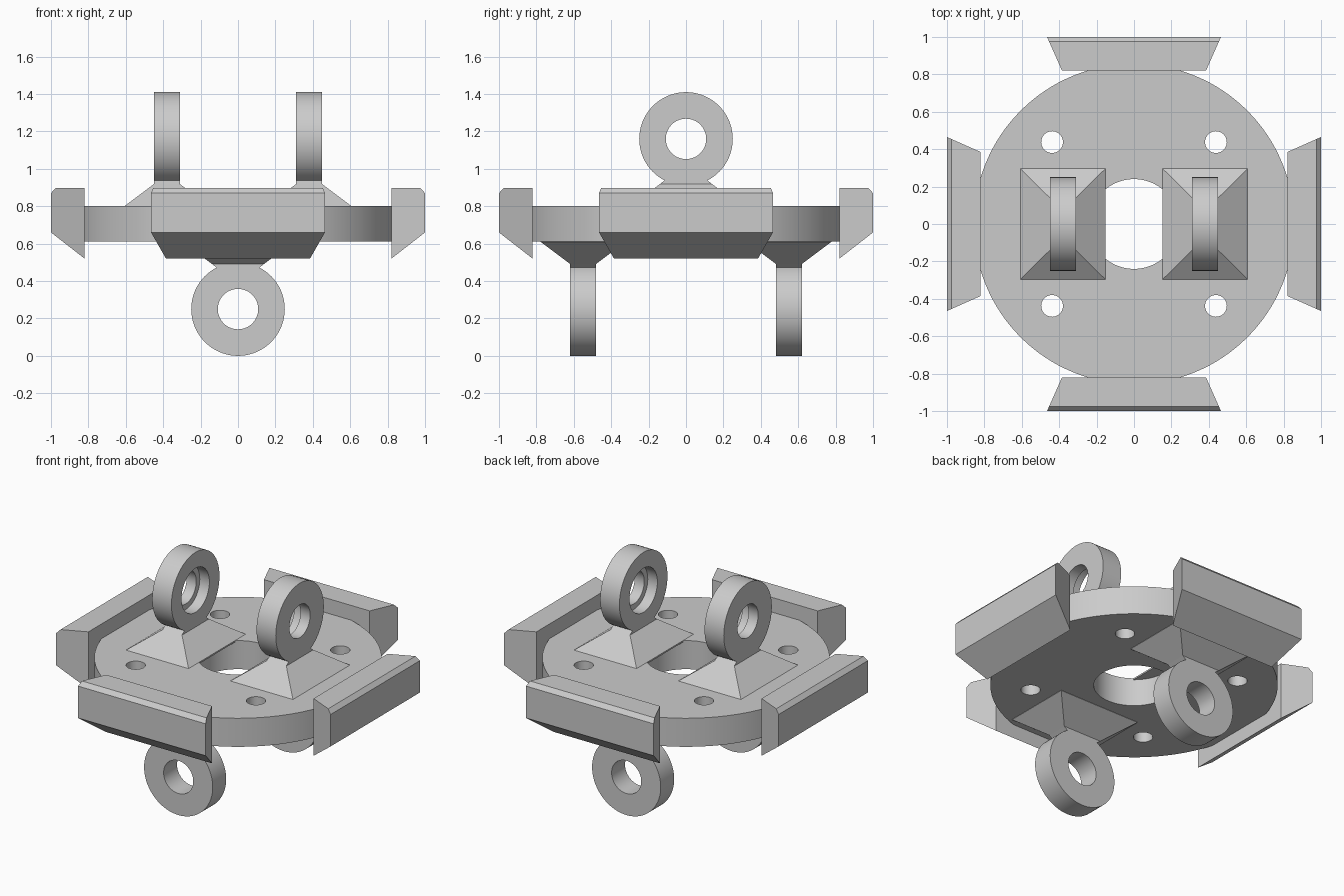
import bpy, bmesh, math
from mathutils import Matrix

if "Cube" in bpy.data.objects:
    bpy.data.objects.remove(bpy.data.objects["Cube"])

grey = bpy.data.materials.new("plain_grey")
grey.diffuse_color = (0.6, 0.6, 0.6, 1)
grey.use_nodes = True
grey.node_tree.nodes["Principled BSDF"].inputs["Base Color"].default_value = grey.diffuse_color


def finish(name, bm, matrix=Matrix(), smooth=False):
    bmesh.ops.recalc_face_normals(bm, faces=bm.faces)
    me = bpy.data.meshes.new(name)
    bm.to_mesh(me)
    bm.free()
    me.transform(matrix)
    me.materials.append(grey)
    ob = bpy.data.objects.new(name, me)
    bpy.context.collection.objects.link(ob)
    if smooth:
        smooth_by_angle(ob)
    return ob


def select(ob):
    bpy.ops.object.select_all(action='DESELECT')
    ob.select_set(True)
    bpy.context.view_layer.objects.active = ob


def smooth_by_angle(ob):
    select(ob)
    bpy.ops.object.shade_smooth_by_angle(angle=math.radians(30))


def loft(loops, cyclic=False):
    """Skin a series of equal-length point loops; cap the ends unless cyclic."""
    bm = bmesh.new()
    vs = [[bm.verts.new(p) for p in loop] for loop in loops]
    n = len(vs[0])
    for a, b in zip(vs, vs[1:] + (vs[:1] if cyclic else [])):
        for i in range(n):
            bm.faces.new((a[i], a[(i + 1) % n], b[(i + 1) % n], b[i]))
    if not cyclic:
        bm.faces.new(vs[0])
        bm.faces.new(vs[-1])
    return bm


def cylinder(bm, r, z0, z1, x=0, y=0, seg=96):
    bmesh.ops.create_cone(bm, cap_ends=True, segments=seg, radius1=r, radius2=r,
                          depth=z1 - z0, matrix=Matrix.Translation((x, y, (z0 + z1) / 2)))


# Round plate with a centre hole and four bolt holes
bm = bmesh.new()
cylinder(bm, 0.857, 0.612, 0.80, seg=128)
plate = finish("round_plate", bm)
bm = bmesh.new()
cylinder(bm, 0.24, 0.4, 1.0)
for x in (-0.438, 0.438):
    for y in (-0.438, 0.438):
        cylinder(bm, 0.058, 0.4, 1.0, x, y, 48)
cutter = finish("hole_cutter", bm)
cutter.hide_render = True
mod = plate.modifiers.new("holes", 'BOOLEAN')
mod.operation, mod.solver, mod.object = 'DIFFERENCE', 'EXACT', cutter
select(plate)
bpy.ops.object.modifier_apply(modifier=mod.name)
bpy.data.objects.remove(cutter)
smooth_by_angle(plate)

# Four edge blocks: chamfered profile, widening outwards
profile = [(0.82, 0.52), (1.0, 0.66), (1.0, 0.87), (0.975, 0.897), (0.82, 0.897)]


def half_width(x):
    return 0.385 + (x - 0.82) / 0.18 * 0.08


for i, side in enumerate(("right", "back", "left", "front")):
    bm = loft([[(x, s * half_width(x), z) for x, z in profile] for s in (-1, 1)])
    finish(side + "_edge_block", bm, Matrix.Rotation(i * math.pi / 2, 4, 'Z'))


# Lug: tapered foot plus ring; outward direction is local +x
def lug(name, matrix, recess):
    foot = [(0.228, 0.297, -0.01), (0.228, 0.297, 0), (0.07, 0.14, 0.118), (0.07, 0.11, 0.142)]
    bm = loft([[(-a, -b, z), (a, -b, z), (a, b, z), (-a, b, z)] for a, b, z in foot])
    finish(name + "_foot", bm, matrix)
    section = [(0.25, -0.07), (0.25, 0.07), (0.108, 0.07)]
    section += [(0.108, 0), (0.145, 0), (0.145, -0.07)] if recess else [(0.108, -0.07)]
    seg = 72
    turns = [k * 2 * math.pi / seg for k in range(seg)]
    bm = loft([[(t, r * math.cos(a), 0.36 + r * math.sin(a)) for r, t in section]
               for a in turns], cyclic=True)
    finish(name + "_ring", bm, matrix, smooth=True)


for side, angle in (("right", 0), ("left", math.pi)):
    turn = Matrix.Rotation(angle, 4, 'Z')
    lug("upper_" + side, turn @ Matrix.Translation((0.38, 0, 0.80)), True)
for side, angle in (("back", math.pi / 2), ("front", -math.pi / 2)):
    turn = Matrix.Rotation(angle, 4, 'Z')
    flip = Matrix.Rotation(math.pi, 4, 'X')
    lug("lower_" + side, turn @ Matrix.Translation((0.55, 0, 0.61)) @ flip, False)
